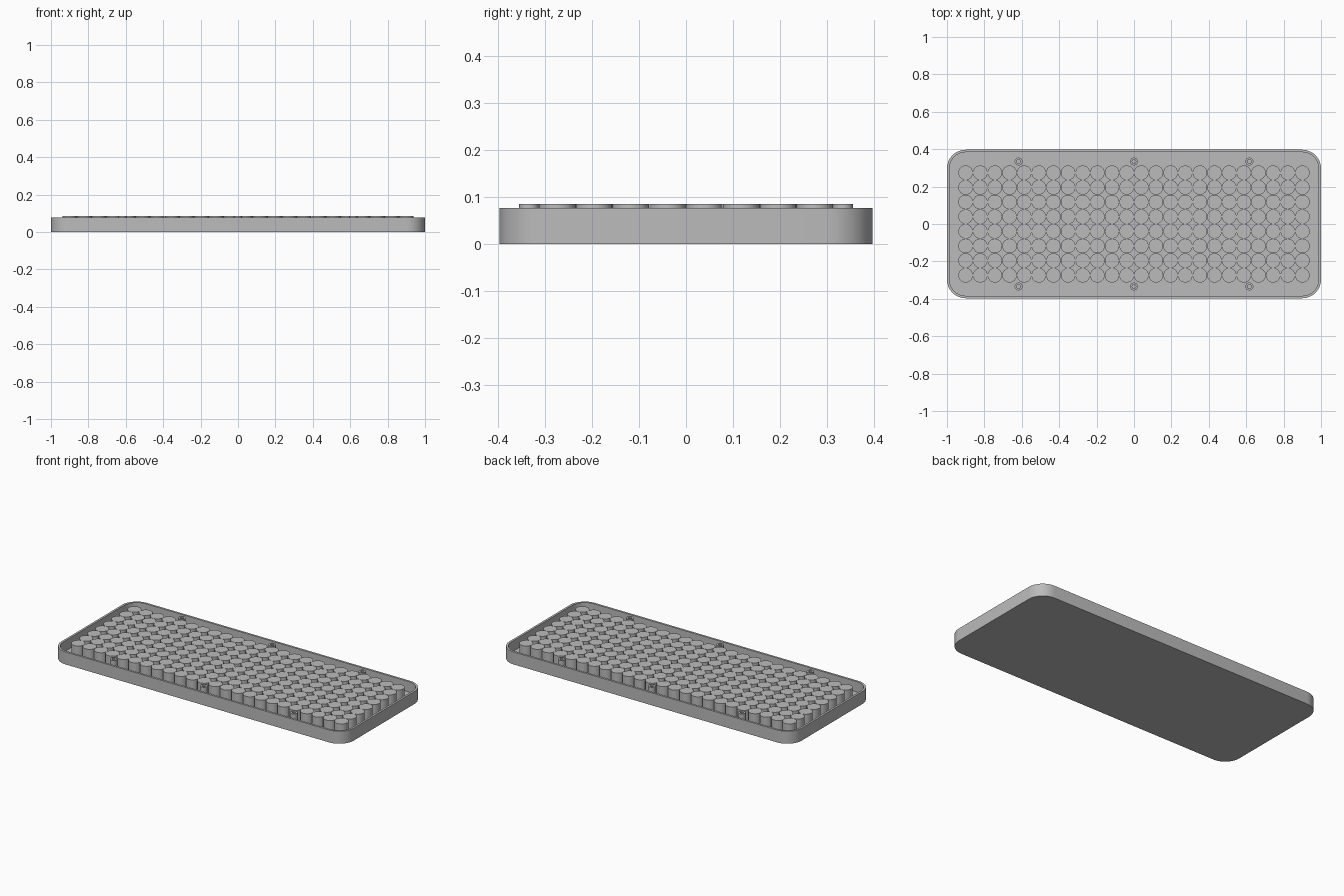
import bpy
import bmesh
import math

if "Cube" in bpy.data.objects:
    bpy.data.objects.remove(bpy.data.objects["Cube"], do_unlink=True)

grey = bpy.data.materials.new("mid grey")
grey.use_nodes = True
COLOUR = (0.5, 0.5, 0.5, 1)
grey.diffuse_color = COLOUR
grey.node_tree.nodes["Principled BSDF"].inputs["Base Color"].default_value = COLOUR


def outline(half_x, half_y, radius, z, steps=8):
    """Rounded rectangle; a circle when both half sizes equal the radius."""
    points = []
    for corner, (sx, sy) in enumerate([(1, 1), (-1, 1), (-1, -1), (1, -1)]):
        for i in range(steps + 1):
            a = (corner + i / steps) * math.pi / 2
            points.append((sx * (half_x - radius) + radius * math.cos(a),
                           sy * (half_y - radius) + radius * math.sin(a), z))
    return points


def circle(radius, z):
    return outline(radius, radius, radius, z)


def loft(name, outlines, location=(0, 0, 0)):
    """Join outlines in order with side walls and close both ends."""
    bm = bmesh.new()
    loops = [[bm.verts.new(p) for p in pts] for pts in outlines]
    for low, high in zip(loops, loops[1:]):
        for i in range(len(low)):
            j = (i + 1) % len(low)
            bm.faces.new((low[i], low[j], high[j], high[i]))
    bm.faces.new(loops[0][::-1])
    bm.faces.new(loops[-1])
    bmesh.ops.remove_doubles(bm, verts=bm.verts, dist=1e-5)
    bmesh.ops.recalc_face_normals(bm, faces=bm.faces)
    mesh = bpy.data.meshes.new(name)
    bm.to_mesh(mesh)
    bm.free()
    mesh.materials.append(grey)
    mesh.shade_smooth()
    mesh.set_sharp_from_angle(angle=math.radians(35))
    obj = bpy.data.objects.new(name, mesh)
    obj.location = location
    bpy.context.collection.objects.link(obj)
    return obj


def repeat(obj, count, offset):
    array = obj.modifiers.new("Repeat", 'ARRAY')
    array.count = count
    array.use_relative_offset = False
    array.use_constant_offset = True
    array.constant_offset_displace = offset


FLOOR, RIM, TOP = 0.013, 0.077, 0.085
WALL, CORNER = 0.013, 0.1
HALF_X, HALF_Y = 1.0, 0.397

# Open tray with rounded corners
inner = (HALF_X - WALL, HALF_Y - WALL, CORNER - WALL)
loft("tray", [outline(HALF_X, HALF_Y, CORNER, 0),
              outline(HALF_X, HALF_Y, CORNER, RIM),
              outline(*inner, RIM),
              outline(*inner, FLOOR)])

# Grid of upright cells
COLUMNS, ROWS, PITCH = 24, 8, 0.0783
cells = loft("cells", [circle(0.039, FLOOR / 2), circle(0.039, TOP)],
             (-PITCH * (COLUMNS - 1) / 2, -PITCH * (ROWS - 1) / 2, 0))
repeat(cells, COLUMNS, (PITCH, 0, 0))
repeat(cells, ROWS, (0, PITCH, 0))

# Hollow screw posts along both long sides
for side, y in (("front", -0.334), ("back", 0.334)):
    posts = loft(side + "_screw_posts",
                 [circle(0.021, FLOOR / 2), circle(0.021, TOP),
                  circle(0.01, TOP), circle(0.01, FLOOR)],
                 (-0.617, y, 0))
    repeat(posts, 3, (0.617, 0, 0))
